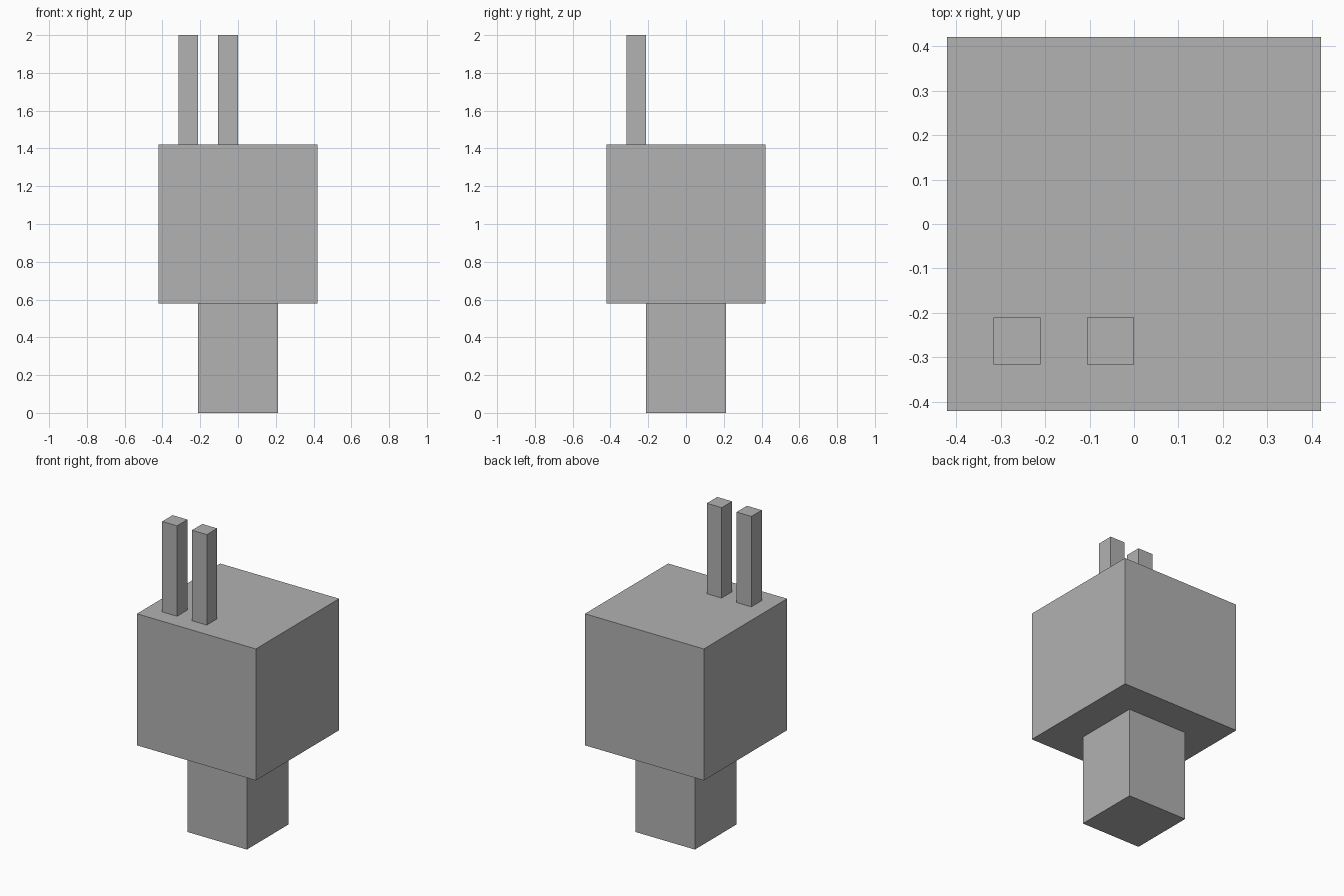
import bpy

cube = bpy.data.objects.get("Cube")
if cube:
    bpy.data.objects.remove(cube, do_unlink=True)

U = 2 / 19  # module: the whole model is 19 units tall

grey = bpy.data.materials.new("plain grey")
grey.use_nodes = True
colour = (0.445, 0.445, 0.445, 1)
grey.diffuse_color = colour
grey.node_tree.nodes["Principled BSDF"].inputs["Base Color"].default_value = colour


def box(name, x, y, bottom, width, height):
    """Square upright block, measured in units, placed by its base centre."""
    bpy.ops.mesh.primitive_cube_add(
        size=1, location=(x * U, y * U, (bottom + height / 2) * U))
    ob = bpy.context.object
    ob.name = name
    ob.scale = (width * U, width * U, height * U)
    bpy.ops.object.transform_apply(location=False, rotation=False, scale=True)
    ob.data.materials.append(grey)


# Lower block and large head
box("lower_body", 0, 0, 0, 4, 5.5)
box("head", 0, 0, 5.5, 8, 8)

# Two upright posts near the front of the head
for side, x in (("right", -2.5), ("left", -0.5)):
    box(side + "_post", x, -2.5, 13.5, 1, 5.5)
